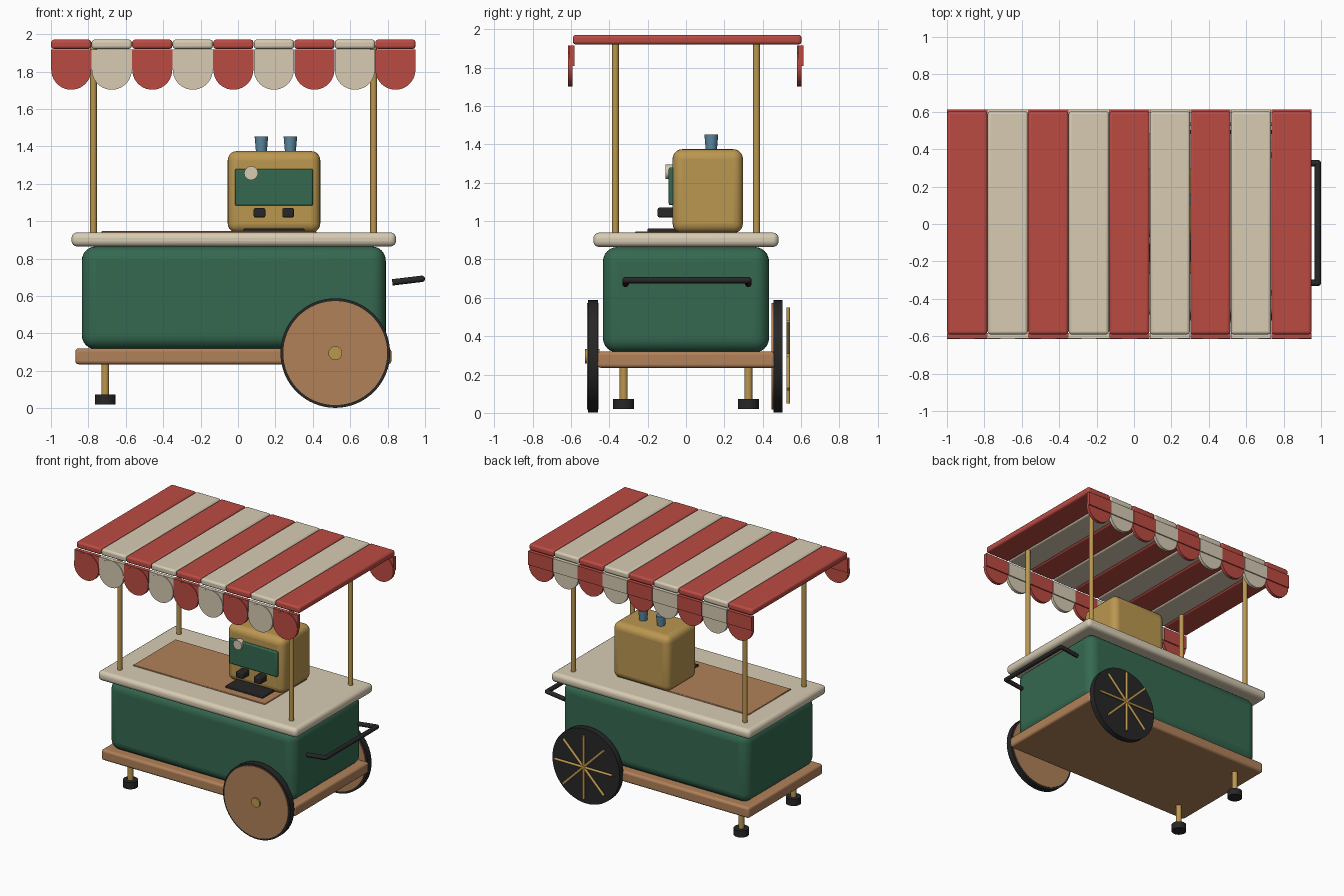
import bpy, math
from mathutils import Vector

if "Cube" in bpy.data.objects:
    bpy.data.objects.remove(bpy.data.objects["Cube"])


def material(name, r, g, b):
    m = bpy.data.materials.new(name)
    m.diffuse_color = (r, g, b, 1)
    m.use_nodes = True
    m.node_tree.nodes["Principled BSDF"].inputs["Base Color"].default_value = m.diffuse_color
    return m


RED = material("red", 0.50, 0.07, 0.055)
CREAM = material("cream", 0.68, 0.60, 0.45)
GREEN = material("green", 0.035, 0.14, 0.08)
WOOD = material("wood", 0.44, 0.22, 0.10)
BRASS = material("brass", 0.50, 0.31, 0.08)
DARK = material("dark", 0.02, 0.02, 0.02)
BLUE = material("blue", 0.11, 0.25, 0.36)


def finish(name, mat, smooth=35):
    o = bpy.context.object
    o.name = name
    o.data.materials.append(mat)
    if smooth:
        bpy.ops.object.shade_smooth_by_angle(angle=math.radians(smooth))
    return o


def box(name, x, y, z, mat, bevel=0.0, segments=4):
    """Box from (min, max) ranges with rounded edges."""
    bpy.ops.mesh.primitive_cube_add(size=1, location=[(a + b) / 2 for a, b in (x, y, z)])
    o = bpy.context.object
    o.scale = [b - a for a, b in (x, y, z)]
    bpy.ops.object.transform_apply(location=False, rotation=False)
    if bevel:
        m = o.modifiers.new("round", "BEVEL")
        m.width, m.segments = bevel, segments
    return finish(name, mat, 40)


def rod(name, a, b, r, mat, r2=None, sides=32, smooth=35):
    """Cylinder or cone from point a to point b."""
    a, b = Vector(a), Vector(b)
    bpy.ops.mesh.primitive_cone_add(vertices=sides, radius1=r, radius2=r if r2 is None else r2,
                                    depth=(b - a).length, location=(a + b) / 2)
    bpy.context.object.rotation_euler = (b - a).to_track_quat("Z", "Y").to_euler()
    return finish(name, mat, smooth)


# Cart body
box("platform", (-0.87, 0.82), (-0.463, 0.463), (0.235, 0.32), WOOD, 0.018)
box("cabinet", (-0.835, 0.79), (-0.433, 0.433), (0.315, 0.865), GREEN, 0.075, 6)
box("countertop", (-0.89, 0.845), (-0.483, 0.483), (0.865, 0.94), CREAM, 0.03)
box("counter_inlay", (-0.73, 0.42), (-0.265, 0.265), (0.93, 0.947), WOOD, 0.003, 1)

# Legs and canopy posts
for side, s in (("front", -1), ("back", 1)):
    y = 0.325 * s
    rod(f"{side}_leg", (-0.71, y, 0.05), (-0.71, y, 0.25), 0.021, BRASS)
    rod(f"{side}_foot", (-0.71, y, 0.02), (-0.71, y, 0.073), 0.055, DARK)
    for end, x in (("left", -0.773), ("right", 0.725)):
        rod(f"{side}_{end}_post", (x, 0.368 * s, 0.93), (x, 0.368 * s, 1.94), 0.018, BRASS)

# Wheels
WX, WZ = 0.52, 0.295
rod("front_tire", (WX, -0.51, WZ), (WX, -0.46, WZ), 0.293, DARK, sides=64)
rod("front_wheel_disc", (WX, -0.516, WZ), (WX, -0.455, WZ), 0.278, WOOD, sides=64)
rod("front_hub", (WX, -0.527, WZ), (WX, -0.45, WZ), 0.037, BRASS)
rod("back_tire", (WX, 0.455, WZ), (WX, 0.502, WZ), 0.293, DARK, sides=64)
rod("back_wheel_disc", (WX, 0.447, WZ), (WX, 0.48, WZ), 0.278, WOOD, sides=64)
for i in range(4):
    a = i * math.pi / 4
    d = Vector((math.sin(a), 0, math.cos(a))) * 0.25
    c = Vector((WX, 0.533, WZ + 0.005))
    rod(f"spoke_{i}", c - d, c + d, 0.01, BRASS, sides=12)

# Push handle
path = [(0.825, -0.315, 0.673), (0.983, -0.315, 0.692), (0.983, 0.325, 0.692), (0.825, 0.325, 0.673)]
for i, (a, b) in enumerate(zip(path, path[1:])):
    rod(f"handle_{i}", a, b, 0.017, DARK, sides=16)
for p in path[1:3]:
    bpy.ops.mesh.primitive_uv_sphere_add(segments=16, ring_count=8, radius=0.017, location=p)
    finish("handle_corner", DARK, 60)

# Coffee machine
box("machine_body", (-0.055, 0.44), (-0.07, 0.297), (0.938, 1.375), BRASS, 0.05, 5)
box("machine_panel", (-0.015, 0.40), (-0.09, -0.05), (1.083, 1.28), GREEN, 0.008, 2)
rod("gauge", (0.07, -0.108, 1.257), (0.07, -0.07, 1.257), 0.037, CREAM)
box("drip_tray", (0.03, 0.355), (-0.20, -0.04), (0.942, 0.962), DARK, 0.005, 2)
for i, x in enumerate((0.115, 0.268)):
    box(f"spout_{i}", (x - 0.031, x + 0.031), (-0.148, -0.05), (1.02, 1.07), DARK, 0.008, 2)
for i, x in enumerate((0.125, 0.28)):
    rod(f"cup_{i}", (x, 0.132, 1.37), (x, 0.132, 1.452), 0.029, BLUE, r2=0.036)

# Striped canopy with scalloped valance
W = 1.95 / 9
for i in range(9):
    x0 = -1.0 + i * W
    x1, xc = x0 + W, x0 + W / 2
    mat = CREAM if i % 2 else RED
    box(f"canopy_stripe_{i}", (x0 + 0.001, x1 - 0.001), (-0.59, 0.602), (1.921, 1.971), mat, 0.015, 3)
    for side, y in (("front", -0.597), ("back", 0.597)):
        box(f"{side}_valance_{i}", (x0 + 0.001, x1 - 0.001), (y - 0.014, y + 0.015), (1.81, 1.917), mat)
        rod(f"{side}_scallop_{i}", (xc, y - 0.019, 1.81), (xc, y + 0.006, 1.81), 0.107, mat, sides=40)
